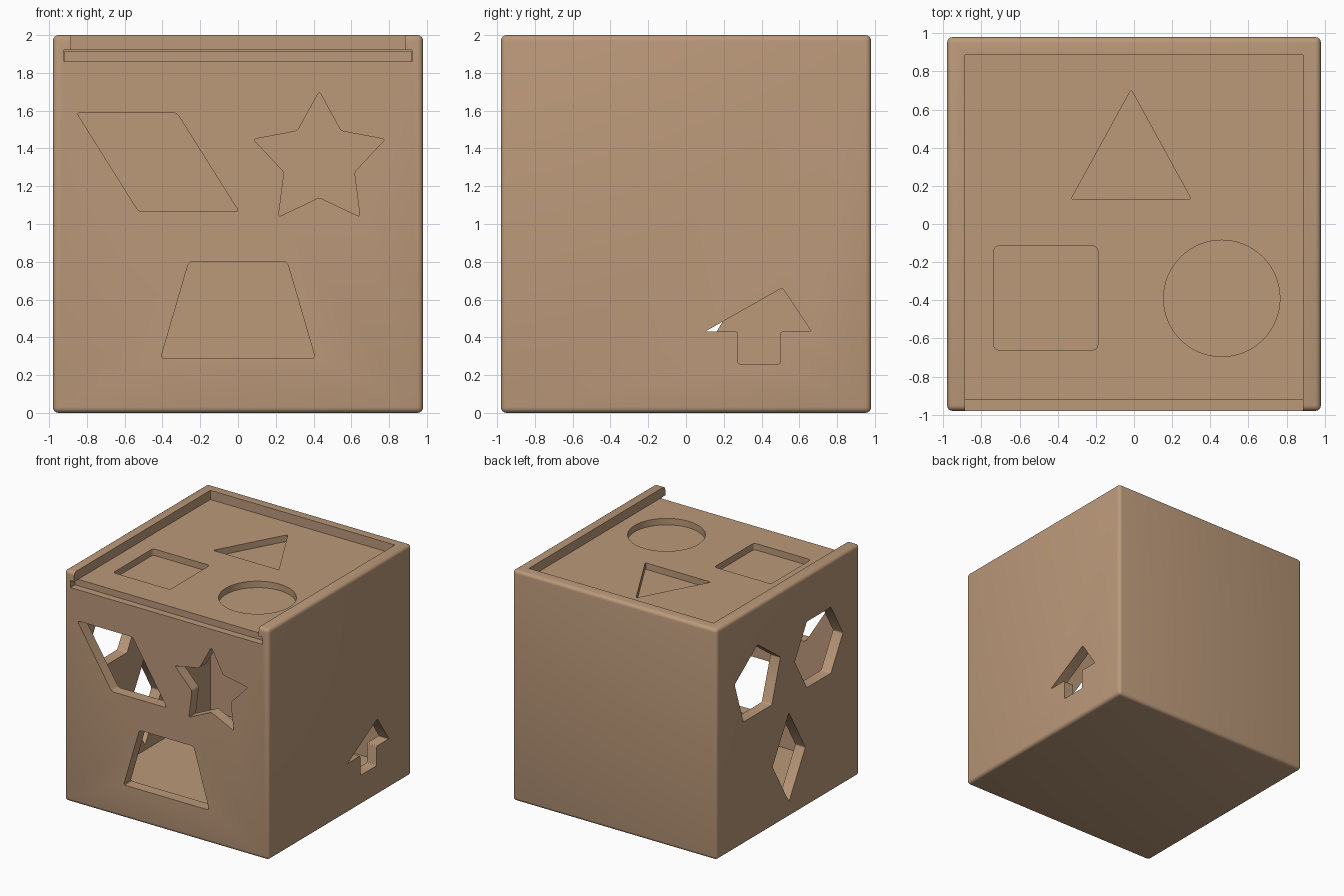
import bpy, bmesh, math

if "Cube" in bpy.data.objects:
    bpy.data.objects.remove(bpy.data.objects["Cube"])

wood = bpy.data.materials.new("light_wood")
wood.diffuse_color = (0.50, 0.32, 0.195, 1)
wood.use_nodes = True
wood.node_tree.nodes["Principled BSDF"].inputs["Base Color"].default_value = wood.diffuse_color


def add_object(name, bm):
    bmesh.ops.recalc_face_normals(bm, faces=bm.faces)
    me = bpy.data.meshes.new(name)
    bm.to_mesh(me)
    bm.free()
    me.materials.append(wood)
    ob = bpy.data.objects.new(name, me)
    bpy.context.collection.objects.link(ob)
    return ob


def box(name, lo, hi, bevel=0.0, segments=4):
    bm = bmesh.new()
    bmesh.ops.create_cube(bm, size=1)
    for v in bm.verts:
        v.co = [(a + b) / 2 + c * (b - a) for a, b, c in zip(lo, hi, v.co)]
    if bevel:
        bmesh.ops.bevel(bm, geom=bm.edges[:], offset=bevel, segments=segments,
                        profile=0.5, affect='EDGES')
    return add_object(name, bm)


def prism(name, pts, axis, lo, hi, rounding=0.0):
    """Extrude a 2D outline along an axis, with slightly rounded corners."""
    bm = bmesh.new()
    verts = []
    for p in pts:
        co = list(p)
        co.insert(axis, lo)
        verts.append(bm.verts.new(co))
    bm.faces.new(verts)
    if rounding:
        bmesh.ops.bevel(bm, geom=bm.verts[:], offset=rounding, segments=3,
                        profile=0.5, affect='VERTICES')
    ext = bmesh.ops.extrude_face_region(bm, geom=bm.faces[:], use_keep_orig=True)
    for g in ext['geom']:
        if isinstance(g, bmesh.types.BMVert):
            g.co[axis] = hi
    return add_object(name, bm)


def ring(cx, cy, radii, n, start):
    """Points round a centre; the radii repeat, so two of them make a star."""
    out = []
    for i in range(n):
        a, r = start + math.tau * i / n, radii[i % len(radii)]
        out.append((cx + r * math.cos(a), cy + r * math.sin(a)))
    return out


def cut(ob, cutters):
    bpy.context.view_layer.objects.active = ob
    for c in cutters:
        m = ob.modifiers.new("cut", 'BOOLEAN')
        m.operation, m.solver, m.object = 'DIFFERENCE', 'EXACT', c
        bpy.ops.object.modifier_apply(modifier=m.name)
        bpy.data.objects.remove(c)


def smooth(ob):
    bpy.ops.object.select_all(action='DESELECT')
    ob.select_set(True)
    bpy.context.view_layer.objects.active = ob
    bpy.ops.object.shade_smooth_by_angle(angle=math.radians(30))


UP = math.pi / 2

# Box with rounded outer edges
body = box("sorter_box", (-0.98, -0.98, 0), (0.98, 0.98, 2), 0.03)

# Hollow inside, lid groove, and opening above the lid
cutters = [
    box("cavity", (-0.885, -0.885, 0.09), (0.885, 0.885, 1.78)),
    box("groove", (-0.92, -1.1, 1.86), (0.92, 0.92, 1.92)),
    box("opening", (-0.885, -1.1, 1.9), (0.885, 0.885, 2.1)),
]

# Front holes: parallelogram, trapezoid, star
front = [
    ([(-0.855, 1.59), (-0.325, 1.59), (0.005, 1.065), (-0.525, 1.065)], 0.02),
    ([(-0.41, 0.287), (0.41, 0.287), (0.26, 0.80), (-0.26, 0.80)], 0.02),
    (ring(0.43, 1.335, (0.367, 0.195), 10, UP), 0.014),
]
cutters += [prism("front_hole", p, 1, -1.1, -0.8, r) for p, r in front]

# Right hole: arrow
arrow = [(0.10, 0.43), (0.275, 0.43), (0.275, 0.26), (0.50, 0.26),
         (0.50, 0.43), (0.665, 0.43), (0.51, 0.662)]
cutters.append(prism("right_hole", arrow, 0, 0.8, 1.1, 0.01))

# Left holes: pentagon, hexagon, rhombus
left = [
    ring(0.42, 1.33, (0.33,), 5, UP),
    ring(-0.42, 1.315, (0.33,), 6, 0),
    ring(-0.01, 0.52, (0.225, 0.385), 4, 0),
]
cutters += [prism("left_hole", p, 0, -1.1, -0.8, 0.01) for p in left]
cut(body, cutters)
smooth(body)

# Sliding lid with triangle, square and round holes
lid = box("sliding_lid", (-0.918, -0.92, 1.861), (0.918, 0.918, 1.917))
cut(lid, [
    prism("triangle_hole", [(-0.33, 0.13), (0.30, 0.13), (-0.015, 0.705)],
          2, 1.8, 2.0, 0.012),
    prism("square_hole", [(-0.735, -0.66), (-0.19, -0.66), (-0.19, -0.115),
                          (-0.735, -0.115)], 2, 1.8, 2.0, 0.025),
    prism("round_hole", ring(0.46, -0.39, (0.305,), 64, 0), 2, 1.8, 2.0),
])
smooth(lid)
